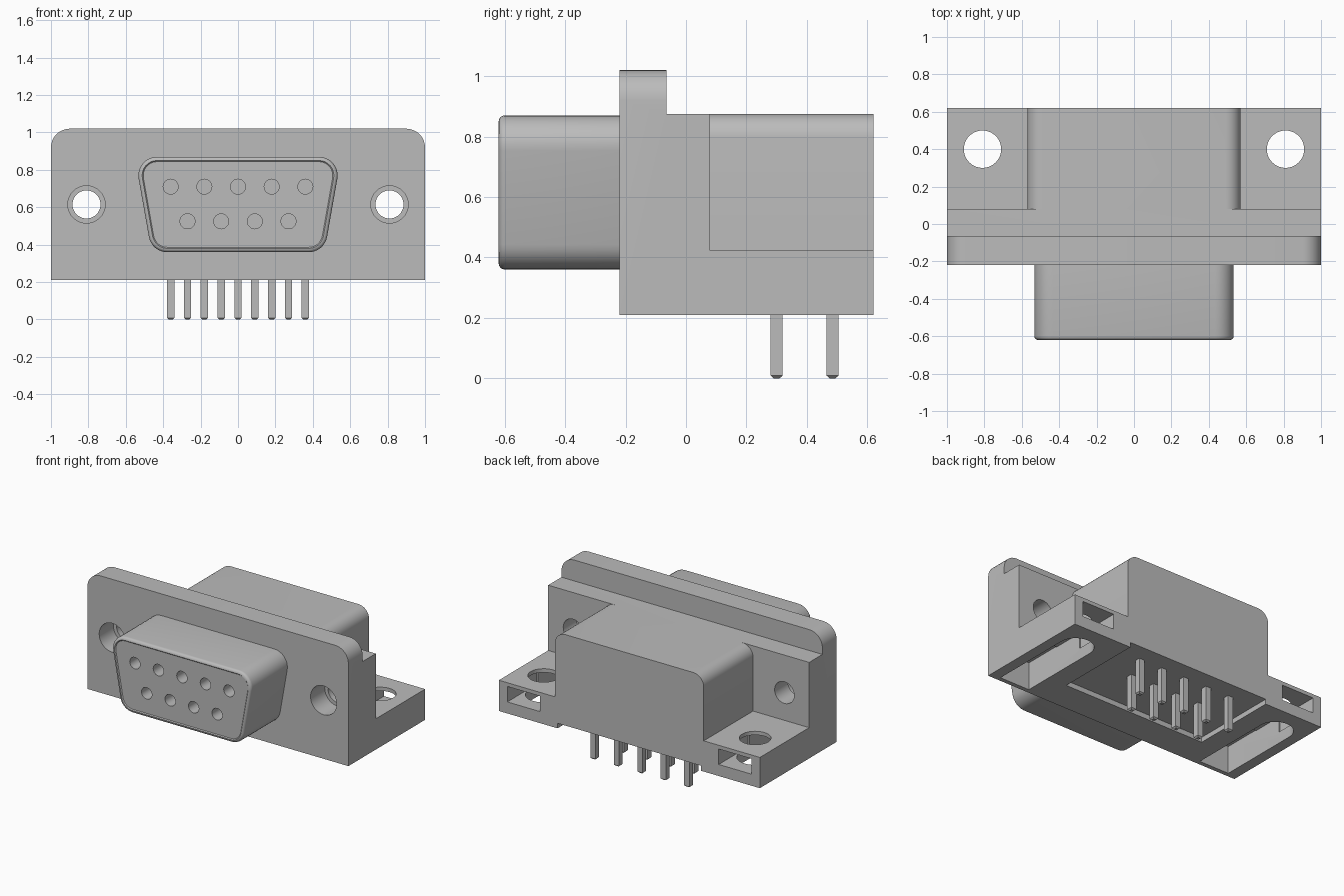
import bpy, bmesh, math
from mathutils import Vector

cube = bpy.data.objects.get("Cube")
if cube:
    bpy.data.objects.remove(cube, do_unlink=True)

grey = bpy.data.materials.new("plain_grey")
grey.use_nodes = True
grey.diffuse_color = (0.5, 0.5, 0.5, 1)
grey.node_tree.nodes["Principled BSDF"].inputs["Base Color"].default_value = (0.5, 0.5, 0.5, 1)


def rounded(corners, segs=8):
    """Outline from (x, y, radius) corners."""
    out = []
    n = len(corners)
    for i, (x, y, r) in enumerate(corners):
        p = Vector((x, y))
        if r == 0:
            out.append(p)
            continue
        a = (Vector(corners[i - 1][:2]) - p).normalized()
        b = (Vector(corners[(i + 1) % n][:2]) - p).normalized()
        half = a.angle(b) / 2
        t = r / math.tan(half)
        c = p + (a + b).normalized() * (r / math.sin(half))
        va, vb = p + a * t - c, p + b * t - c
        sweep = va.angle(vb)
        for k in range(segs + 1):
            f = k / segs
            out.append(c + (va * math.sin((1 - f) * sweep) + vb * math.sin(f * sweep)) / math.sin(sweep))
    return out


def rect(u0, u1, v0, v1):
    return [(u0, v0), (u1, v0), (u1, v1), (u0, v1)]


def ring(u, v, r, n=40):
    return [(u + r * math.cos(k * math.tau / n), v + r * math.sin(k * math.tau / n)) for k in range(n)]


def prism(name, outline, lo, hi, axis, shape=None):
    """Extrude an outline along an axis; shape may refine the mesh."""
    place = {"x": lambda u, v, w: (w, u, v),
             "y": lambda u, v, w: (u, w, v),
             "z": lambda u, v, w: (u, v, w)}[axis]
    bm = bmesh.new()
    ends = [[bm.verts.new(place(p[0], p[1], w)) for p in outline] for w in (lo, hi)]
    n = len(outline)
    for e in ends:
        bm.faces.new(e)
    for i in range(n):
        j = (i + 1) % n
        bm.faces.new((ends[0][i], ends[0][j], ends[1][j], ends[1][i]))
    bmesh.ops.recalc_face_normals(bm, faces=bm.faces[:])
    if shape:
        shape(bm)
    mesh = bpy.data.meshes.new(name)
    bm.to_mesh(mesh)
    bm.free()
    mesh.materials.append(grey)
    obj = bpy.data.objects.new(name, mesh)
    bpy.context.collection.objects.link(obj)
    return obj


def activate(obj):
    bpy.ops.object.select_all(action="DESELECT")
    obj.select_set(True)
    bpy.context.view_layer.objects.active = obj


def combine(target, tool, operation="DIFFERENCE"):
    activate(target)
    mod = target.modifiers.new("combine", "BOOLEAN")
    mod.operation = operation
    mod.solver = "EXACT"
    mod.object = tool
    bpy.ops.object.modifier_apply(modifier=mod.name)
    bpy.data.objects.remove(tool, do_unlink=True)


def smooth(obj):
    activate(obj)
    bpy.ops.object.shade_smooth_by_angle(angle=math.radians(30))


# Housing: stepped side profile, with the flange's top corners rounded
def round_flange(bm):
    top = [e for e in bm.edges if all(v.co.z > 1.0 for v in e.verts)
           and abs(e.verts[0].co.x - e.verts[1].co.x) < 0.01]
    bmesh.ops.bevel(bm, geom=top, offset=0.1, segments=8, profile=0.5, affect="EDGES")


steps = [(-0.22, 0.21), (0.62, 0.21), (0.62, 0.397), (0.08, 0.397),
         (0.08, 0.875), (-0.065, 0.875), (-0.065, 1.02), (-0.22, 1.02)]
housing = prism("housing", steps, -1, 1, "x", round_flange)
body = prism("body", rounded([(-0.57, 0.21, 0), (0.57, 0.21, 0),
                              (0.57, 0.875, 0.08), (-0.57, 0.875, 0.08)]), 0.0, 0.62, "y")
combine(housing, body, "UNION")

# Shallow pin recess underneath
combine(housing, prism("recess", rect(-0.55, 0.55, 0.0, 0.7), 0.1, 0.245, "z"))

HOLE_X = 0.81
for side, s in (("right", -1), ("left", 1)):
    x = s * HOLE_X
    # Screw hole with counterbore
    combine(housing, prism("screw_hole", ring(x, 0.615, 0.075), -0.4, 0.3, "y"))
    combine(housing, prism("counterbore", ring(x, 0.615, 0.1), -0.4, -0.065, "y"))
    # Round-ended slot below and window at the back
    slot = rounded([(x - 0.115, -0.19, 0), (x + 0.115, -0.19, 0),
                    (x + 0.115, 0.515, 0.114), (x - 0.115, 0.515, 0.114)])
    combine(housing, prism("slot", slot, 0.1, 0.402, "z"))
    combine(housing, prism("window", rect(x - 0.125, x + 0.125, 0.29, 0.402), 0.3, 0.8, "y"))
    # Thin bracket sheet over each wing
    inner, outer = sorted((s * 0.57, s * 1.0))
    sheet = prism(side + "_bracket", rect(inner, outer, 0.08, 0.62), 0.397, 0.423, "z")
    combine(sheet, prism("bracket_hole", ring(x, 0.4, 0.1), 0.3, 0.5, "z"))
    smooth(sheet)
smooth(housing)


# Tapered shell: rounded front rim and a slightly sunken face
def round_rim(bm):
    def front():
        return max((f for f in bm.faces if f.normal.y < -0.9), key=lambda f: f.calc_area())
    bmesh.ops.bevel(bm, geom=front().edges[:], offset=0.02, segments=4, profile=0.5, affect="EDGES")
    bm.normal_update()
    face = front()
    bmesh.ops.inset_region(bm, faces=[face], thickness=0.006)
    for v in face.verts:
        v.co.y += 0.006


shell = prism("shell", rounded([(-0.462, 0.36, 0.1), (0.462, 0.36, 0.1),
                                (0.552, 0.87, 0.1), (-0.552, 0.87, 0.1)]),
              -0.62, -0.21, "y", round_rim)


# Pin tips narrow at the bottom
def taper(bm):
    low = [v for v in bm.verts if v.co.z < 0.01]
    mid = sum((v.co for v in low), Vector()) / len(low)
    face = next(f for f in bm.faces if all(v in low for v in f.verts))
    for v in bmesh.ops.extrude_discrete_faces(bm, faces=[face])["faces"][0].verts:
        v.co = mid + (v.co - mid) * 0.5
        v.co.z = 0


# Contacts: five on top, four below, each with its own pin
for row, count, hole_z, pin_y in (("back", 5, 0.71, 0.485), ("front", 4, 0.525, 0.3)):
    for i in range(count):
        x = (i - (count - 1) / 2) * 0.18
        combine(shell, prism("contact", ring(x, hole_z, 0.04, 24), -0.7, -0.38, "y"))
        prism(f"{row}_pin_{i + 1}", rect(x - 0.02, x + 0.02, pin_y - 0.02, pin_y + 0.02),
              0.009, 0.25, "z", taper)
smooth(shell)
